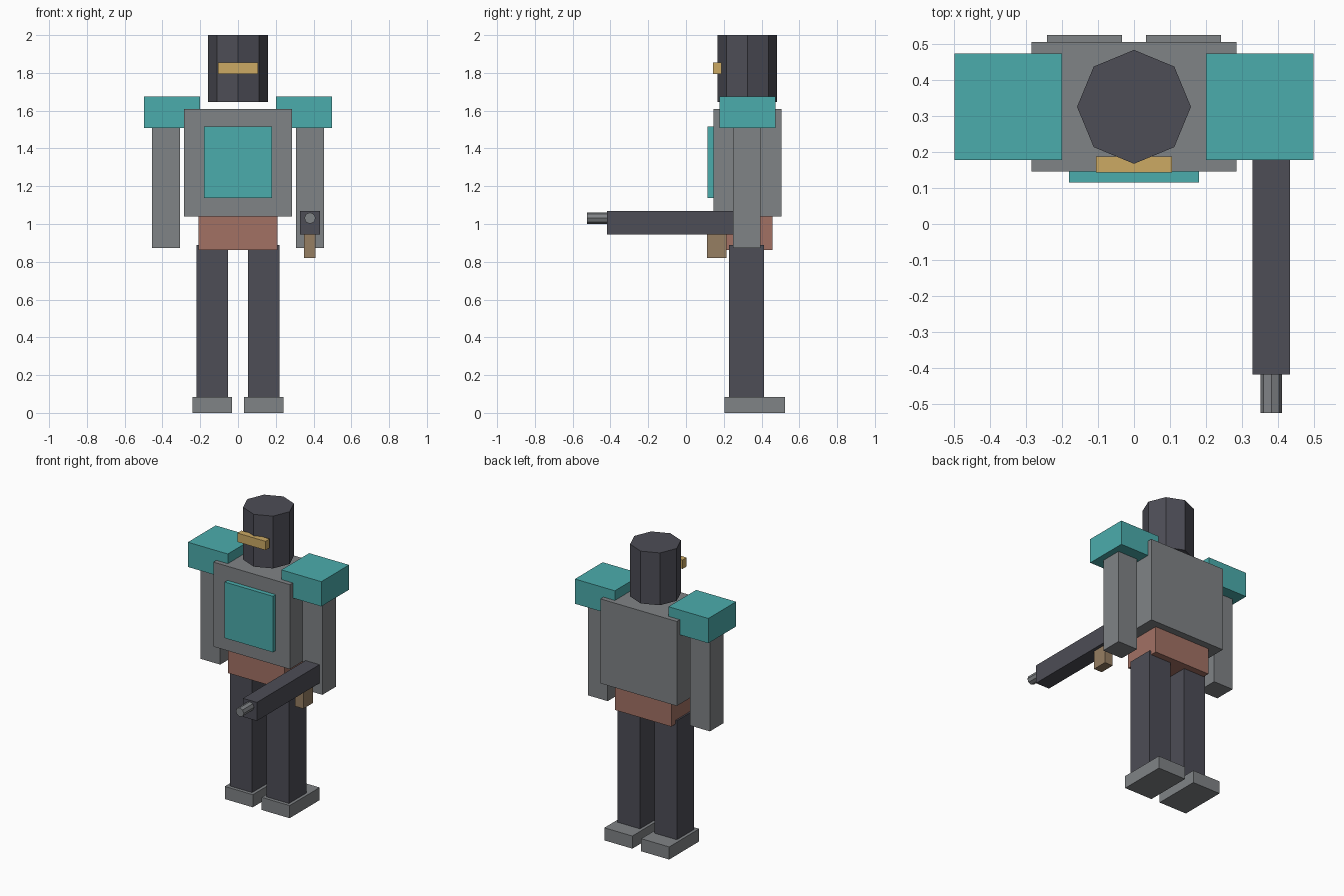
import bpy, bmesh, math
from mathutils import Matrix

if "Cube" in bpy.data.objects:
    bpy.data.objects.remove(bpy.data.objects["Cube"])


def material(name, rgb):
    """Flat colour given as 0-255 screen values, stored as linear."""
    mat = bpy.data.materials.new(name)
    lin = [((c / 255 + 0.055) / 1.055) ** 2.4 for c in rgb]
    mat.diffuse_color = (*lin, 1)
    mat.use_nodes = True
    mat.node_tree.nodes["Principled BSDF"].inputs["Base Color"].default_value = mat.diffuse_color
    return mat


STEEL = material("steel grey", (128, 131, 134))
DARK = material("dark charcoal", (77, 77, 86))
TEAL = material("teal", (75, 172, 172))
BRICK = material("brick red", (162, 113, 100))
GOLD = material("gold", (204, 170, 100))
TAN = material("tan", (150, 126, 98))


def finish(name, bm, mat):
    bmesh.ops.recalc_face_normals(bm, faces=bm.faces)
    mesh = bpy.data.meshes.new(name)
    bm.to_mesh(mesh)
    bm.free()
    mesh.materials.append(mat)
    obj = bpy.data.objects.new(name, mesh)
    bpy.context.collection.objects.link(obj)
    return obj


def box(name, mat, x, y, z):
    """Box from (min, max) ranges on each axis."""
    bm = bmesh.new()
    size = [r[1] - r[0] for r in (x, y, z)]
    mid = [(r[1] + r[0]) / 2 for r in (x, y, z)]
    bmesh.ops.create_cube(bm, size=1, matrix=Matrix.Translation(mid) @ Matrix.Diagonal((*size, 1)))
    return finish(name, bm, mat)


def pair(name, mat, x, y, z):
    """Left and right copies of one box."""
    box("right_" + name, mat, x, y, z)
    box("left_" + name, mat, (-x[1], -x[0]), y, z)


def octagon(name, mat, radius, depth, centre, turn=Matrix()):
    """Eight-sided prism with corners on its axes."""
    bm = bmesh.new()
    bmesh.ops.create_cone(bm, cap_ends=True, segments=8, radius1=radius, radius2=radius,
                          depth=depth, matrix=Matrix.Translation(centre) @ turn)
    return finish(name, bm, mat)


# Body
box("torso", STEEL, (-0.285, 0.285), (0.145, 0.505), (1.04, 1.61))
box("chest_plate", TEAL, (-0.18, 0.18), (0.115, 0.16), (1.137, 1.515))
box("hips", BRICK, (-0.21, 0.21), (0.195, 0.457), (0.862, 1.05))

# Head and visor
octagon("head", DARK, 0.158, 0.353, (0, 0.325, 1.8235))
box("visor", GOLD, (-0.105, 0.105), (0.143, 0.187), (1.795, 1.855))

# Limbs
pair("shoulder_pad", TEAL, (0.2, 0.498), (0.177, 0.473), (1.508, 1.675))
pair("arm", STEEL, (0.308, 0.455), (0.25, 0.395), (0.872, 1.52))
pair("leg", DARK, (0.054, 0.221), (0.228, 0.413), (0.003, 0.888))
pair("foot", STEEL, (0.033, 0.242), (0.205, 0.525), (0, 0.085))

# Gun held in the right hand
box("gun_body", DARK, (0.329, 0.433), (-0.417, 0.26), (0.945, 1.07))
octagon("gun_muzzle", STEEL, 0.03, 0.118, (0.381, -0.466, 1.031), Matrix.Rotation(math.pi / 2, 4, 'X'))
box("gun_magazine", TAN, (0.35, 0.411), (0.11, 0.214), (0.82, 0.955))
